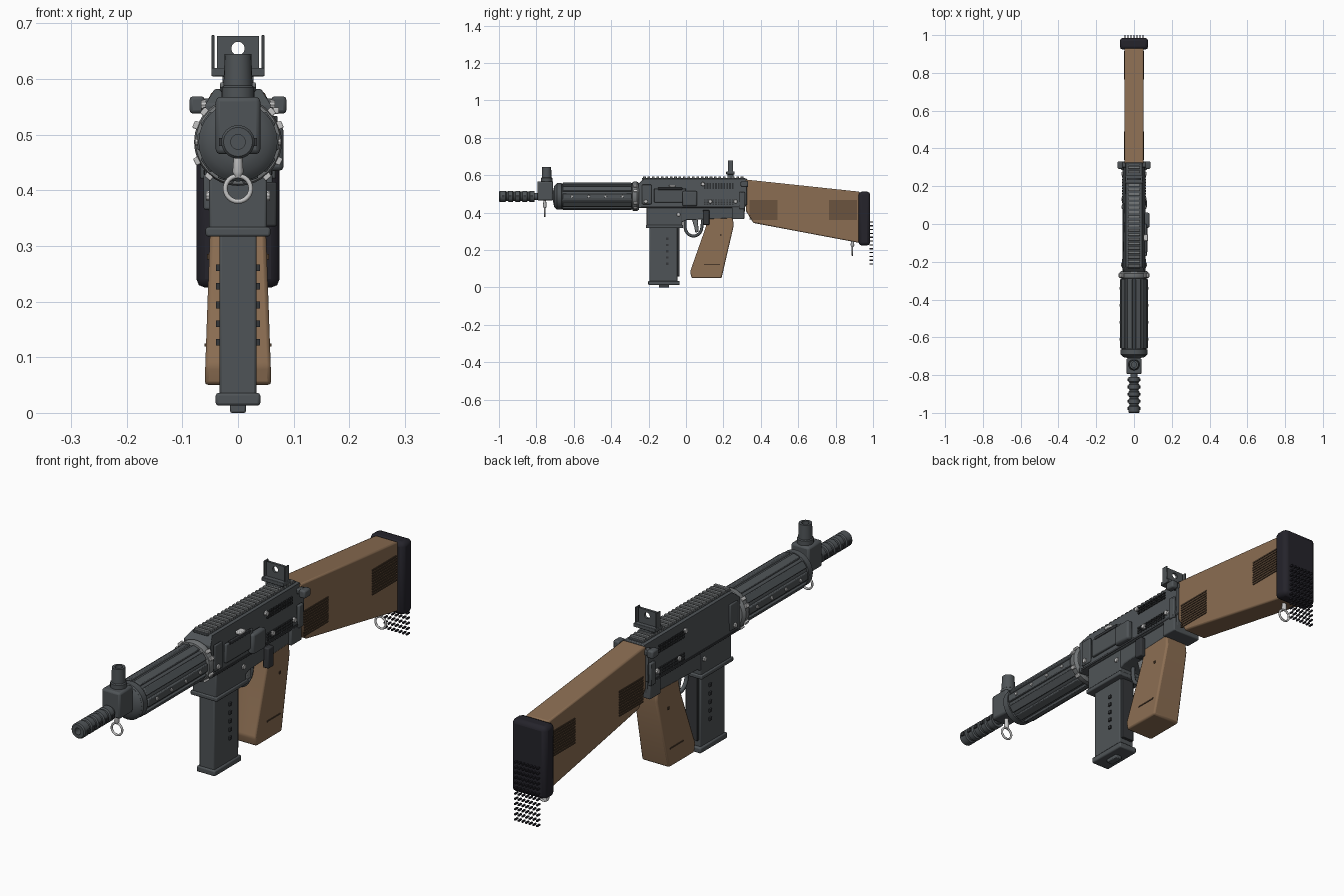
import bpy, bmesh, math
from mathutils import Matrix, Vector

if "Cube" in bpy.data.objects:
    bpy.data.objects.remove(bpy.data.objects["Cube"])


def material(name, rgb):
    m = bpy.data.materials.new(name)
    m.use_nodes = True
    m.diffuse_color = (*rgb, 1)
    m.node_tree.nodes["Principled BSDF"].inputs["Base Color"].default_value = (*rgb, 1)
    return m


GUN = material("gunmetal", (0.078, 0.088, 0.095))
DARK = material("dark metal", (0.035, 0.038, 0.042))
RAIL = material("rail grey", (0.17, 0.18, 0.185))
STEEL = material("bright steel", (0.55, 0.55, 0.55))
WOOD = material("wood", (0.26, 0.155, 0.085))
CHECK = material("dark wood", (0.07, 0.042, 0.024))
RUBBER = material("black rubber", (0.018, 0.017, 0.024))
AXIS = 0.487  # bore height
parts = []


def finish(bm, name, mat, bevel=0):
    bmesh.ops.recalc_face_normals(bm, faces=bm.faces[:])
    me = bpy.data.meshes.new(name)
    bm.to_mesh(me)
    bm.free()
    me.materials.append(mat)
    ob = bpy.data.objects.new(name, me)
    bpy.context.collection.objects.link(ob)
    if bevel:
        mod = ob.modifiers.new("Bevel", "BEVEL")
        mod.width, mod.segments, mod.limit_method = bevel, 2, "ANGLE"
    parts.append(ob)
    return ob


def boxes(name, items, mat, bevel=0):
    """items: (centre, size) or (centre, size, rotation about y)"""
    bm = bmesh.new()
    for c, s, *rot in items:
        m = Matrix.Translation(c) @ Matrix.Rotation(rot[0] if rot else 0, 4, "Y")
        bmesh.ops.create_cube(bm, size=1, matrix=m @ Matrix.Diagonal((*s, 1)))
    return finish(bm, name, mat, bevel)


def span(name, x, y, z, mat, bevel=0.004):
    c = [(a + b) / 2 for a, b in (x, y, z)]
    return boxes(name, [(c, [b - a for a, b in (x, y, z)])], mat, bevel)


def prism(name, pts, half, mat, bevel=0.004):
    """side profile of (y, z) points; half is a width or a function of z"""
    bm = bmesh.new()
    w = half if callable(half) else lambda z: half
    l, r = [[bm.verts.new((s * w(z), y, z)) for y, z in pts] for s in (-1, 1)]
    bm.faces.new(l)
    bm.faces.new(r[::-1])
    for i in range(len(pts)):
        j = (i + 1) % len(pts)
        bm.faces.new((l[i], r[i], r[j], l[j]))
    return finish(bm, name, mat, bevel)


def lathe(name, pts, mat, origin=(0, 0, AXIS), axis="Y", sides=32):
    """revolve (radius, distance along axis) points"""
    bm = bmesh.new()
    rings = []
    for r, d in pts:
        ring = []
        for k in range(sides):
            a = math.tau * k / sides
            u, v = r * math.cos(a), r * math.sin(a)
            ring.append(bm.verts.new(Vector(origin) + Vector((u, d, v) if axis == "Y" else (u, v, d))))
        rings.append(ring)
    for p, q in zip(rings, rings[1:]):
        for k in range(sides):
            n = (k + 1) % sides
            bm.faces.new((p[k], p[n], q[n], q[k]))
    bm.faces.new(rings[0])
    bm.faces.new(rings[-1])
    return finish(bm, name, mat)


def studs(name, spots, r, depth, mat):
    """discs on the sides: (x, y, z) centres, facing x"""
    bm = bmesh.new()
    for p in spots:
        bmesh.ops.create_cone(bm, cap_ends=True, segments=10, radius1=r, radius2=r * 0.8, depth=depth,
                              matrix=Matrix.Translation(p) @ Matrix.Rotation(math.copysign(math.pi / 2, p[0]), 4, "Y"))
    return finish(bm, name, mat)


def wire(name, pts, r, mat, cyclic=False):
    cu = bpy.data.curves.new(name, "CURVE")
    cu.dimensions, cu.bevel_depth, cu.bevel_resolution = "3D", r, 2
    sp = cu.splines.new("POLY")
    sp.points.add(len(pts) - 1)
    for p, co in zip(sp.points, pts):
        p.co = (*co, 1)
    sp.use_cyclic_u = cyclic
    cu.materials.append(mat)
    ob = bpy.data.objects.new(name, cu)
    bpy.context.collection.objects.link(ob)


def circle(cx, cz, r, n=24):
    return [(cx + r * math.cos(math.tau * k / n), cz + r * math.sin(math.tau * k / n)) for k in range(n)]


# Muzzle brake, with ringed body and open bore, and barrel
brake = [(0.013, -0.93), (0.013, -1), (0.026, -1), (0.03, -0.995)]
for i in range(4):
    y = -0.965 + i * 0.038
    brake += [(0.03, y), (0.025, y + 0.004), (0.025, y + 0.012), (0.03, y + 0.016)]
lathe("muzzle_brake", brake + [(0.03, -0.81), (0.02, -0.81)], GUN)
boxes("brake_ports", [((s * 0.03, -0.977 + i * 0.038, AXIS), (0.009, 0.014, 0.014)) for s in (-1, 1) for i in range(5)], DARK)
lathe("barrel", [(0.019, -0.82), (0.019, -0.68)], GUN)

# Front sight
span("front_sight_block", (-0.04, 0.04), (-0.795, -0.71), (0.465, 0.568), GUN, 0.008)
lathe("front_sight_tower", [(0.03, 0.56), (0.03, 0.585), (0.026, 0.588), (0.024, 0.645), (0.014, 0.645), (0.014, 0.62)],
      GUN, (0, -0.745, 0), "Z", 20)

# Sling rings
for name, y, z in (("front_sling_ring", -0.755, 0.403), ("rear_sling_ring", 0.89, 0.195)):
    wire(name, [(x, y, h) for x, h in circle(0, z, 0.023)], 0.0042, STEEL, True)
    lathe(name + "_stem", [(0.006, z + 0.022), (0.01, z + 0.03), (0.007, z + 0.065)], STEEL, (0, y, 0), "Z", 12)

# Hand guard: core, slats, caps and screws
lathe("handguard_core", [(0.03, -0.71), (0.055, -0.705), (0.066, -0.695), (0.066, -0.27), (0.04, -0.27)], GUN)
slats = []
for k in range(10):
    a = math.tau * k / 10
    slats.append(((0.065 * math.cos(a), -0.475, AXIS + 0.065 * math.sin(a)), (0.016, 0.37, 0.03), -a))
boxes("handguard_slats", slats, GUN, 0.003)
lathe("handguard_front_band", [(0.06, -0.70), (0.071, -0.69), (0.071, -0.665), (0.06, -0.66)], GUN)
studs("handguard_screws", [(s * 0.073, -0.61 + i * 0.09, AXIS) for s in (-1, 1) for i in range(4)], 0.008, 0.008, STEEL)
lathe("handguard_collar", [(0.06, -0.29), (0.076, -0.286), (0.079, -0.278), (0.079, -0.262), (0.07, -0.25)], RAIL)
bolts = []
for deg in (22, 42, -25, -50, 158, 138, 205, 230):
    a = math.radians(deg)
    bolts.append(((0.08 * math.cos(a), -0.272, AXIS + 0.08 * math.sin(a)), (0.012, 0.02, 0.014), -a))
boxes("collar_bolts", bolts, STEEL, 0.002)

# Receiver: side profile narrowed towards the top
prism("upper_receiver", [(-0.255, 0.425), (0.3, 0.425), (0.325, 0.44), (0.325, 0.55), (0.325, 0.582),
                         (-0.225, 0.582), (-0.255, 0.555)],
      lambda z: 0.06 if z < 0.56 else 0.042, GUN, 0.003)
span("magazine_well", (-0.052, 0.052), (-0.21, -0.02), (0.325, 0.44), GUN)
span("magazine_well_lip", (-0.058, 0.058), (-0.215, -0.015), (0.317, 0.334), GUN)
prism("lower_receiver", [(-0.03, 0.345), (0.0, 0.36), (0.24, 0.37), (0.31, 0.37), (0.318, 0.44), (-0.03, 0.44)], 0.05, GUN)
span("rear_lug", (-0.062, 0.062), (0.245, 0.312), (0.365, 0.43), GUN)
span("receiver_seam", (-0.062, 0.062), (-0.24, 0.31), (0.428, 0.437), DARK, 0.001)

# Top rail
span("top_rail", (-0.032, 0.032), (-0.235, 0.315), (0.578, 0.586), GUN, 0.002)
boxes("rail_ridges", [((0, -0.222 + i * 0.0237, 0.588), (0.064, 0.014, 0.012)) for i in range(23)], RAIL, 0.002)

# Ejection port side
span("port_cover", (0.056, 0.068), (-0.17, 0.0), (0.455, 0.53), GUN)
span("port_slot", (0.06, 0.071), (-0.15, -0.02), (0.522, 0.534), DARK, 0.002)
span("case_deflector", (0.055, 0.082), (-0.02, 0.06), (0.435, 0.515), GUN, 0.008)
span("bolt_tab", (0.05, 0.074), (-0.09, -0.055), (0.537, 0.549), STEEL, 0.003)
span("magazine_catch", (0.045, 0.07), (0.09, 0.125), (0.335, 0.415), DARK)
for s, side in ((1, "left"), (-1, "right")):
    span(side + "_rear_latch", tuple(sorted((s * 0.055, s * 0.068))), (0.285, 0.315), (0.42, 0.51), GUN)
    span(side + "_front_plate", tuple(sorted((s * 0.055, s * 0.064))), (-0.235, -0.185), (0.445, 0.55), GUN)

# Vent hatching and screws on both sides of the receiver
boxes("receiver_vents", [((s * 0.06, 0.1 + i * 0.015, z + j * 0.011), (0.006, 0.009, 0.006))
                         for s in (-1, 1) for z in (0.532, 0.445) for i in range(11) for j in range(3)], DARK)
studs("receiver_screws", [(s * x, y, z) for s in (-1, 1) for x, y, z in
                          ((0.062, 0.09, 0.553), (0.062, 0.13, 0.46), (0.062, 0.265, 0.46), (0.065, -0.215, 0.46),
                           (0.053, -0.04, 0.39))], 0.011, 0.009, STEEL)

# Charging handle
span("charging_handle", (-0.07, 0.07), (0.3, 0.33), (0.545, 0.565), GUN)
for s, side in ((1, "left"), (-1, "right")):
    span(side + "_charging_grip", tuple(sorted((s * 0.06, s * 0.087))), (0.292, 0.332), (0.538, 0.569), GUN, 0.006)

# Rear sight with round peep hole
span("rear_sight_base", (-0.048, 0.048), (0.215, 0.26), (0.605, 0.62), GUN, 0.002)
span("rear_sight_foot", (-0.028, 0.028), (0.222, 0.253), (0.58, 0.608), GUN, 0.002)
boxes("rear_sight_ears", [((s * 0.045, 0.238, 0.645), (0.005, 0.026, 0.068)) for s in (-1, 1)], GUN, 0.001)
peep = bpy.data.curves.new("rear_sight_plate", "CURVE")
peep.dimensions, peep.fill_mode, peep.extrude = "2D", "BOTH", 0.005
for outline in ([(-0.038, 0.615), (0.038, 0.615), (0.038, 0.677), (-0.038, 0.677)], circle(0, 0.655, 0.012)):
    sp = peep.splines.new("POLY")
    sp.points.add(len(outline) - 1)
    for p, co in zip(sp.points, outline):
        p.co = (*co, 0, 1)
    sp.use_cyclic_u = True
peep.materials.append(GUN)
plate = bpy.data.objects.new("rear_sight_plate", peep)
plate.rotation_euler.x = math.pi / 2
plate.location.y = 0.238
bpy.context.collection.objects.link(plate)

# Magazine
span("magazine", (-0.033, 0.033), (-0.195, -0.045), (0.03, 0.33), GUN)
span("magazine_spine", (-0.026, 0.026), (-0.05, -0.034), (0.06, 0.33), DARK, 0.002)
span("magazine_base", (-0.04, 0.04), (-0.202, -0.034), (0.013, 0.036), GUN, 0.005)
span("magazine_plug", (-0.014, 0.014), (-0.145, -0.09), (0, 0.016), GUN, 0.003)
boxes("magazine_pips", [((s * 0.035, -0.1, 0.127 + i * 0.0335), (0.009, 0.014, 0.012)) for s in (-1, 1) for i in range(5)], DARK)

# Trigger and guard
guard = [(0, 0.04 + 0.045 * math.cos(a), 0.325 + 0.05 * math.sin(a)) for a in [math.pi * (1 + k / 12) for k in range(13)]]
wire("trigger_guard", [(0, -0.005, 0.365)] + guard + [(0, 0.09, 0.365)], 0.008, GUN)
prism("trigger", [(0.03, 0.37), (0.062, 0.37), (0.068, 0.3), (0.05, 0.292), (0.045, 0.32)], 0.012, RAIL)


# Pistol grip, wider at the base, with checkering
def grip_width(z):
    return 0.06 - 0.035 * max(0, z - 0.05)


prism("pistol_grip", [(0.03, 0.05), (0.19, 0.05), (0.255, 0.33), (0.25, 0.378), (0.115, 0.378), (0.105, 0.32),
                      (0.022, 0.085)], grip_width, WOOD, 0.007)
pips = []
for j in range(9):
    z = 0.145 + j * 0.017
    for i in range(5):
        pips.append(((s * grip_width(z), 0.112 + i * 0.015 + 0.1 * (z - 0.145), z) for s in (-1, 1)))
boxes("grip_checkering", [(p, (0.007, 0.009, 0.01)) for pair in pips for p in pair], CHECK)
boxes("grip_border", [((s * 0.0575, 0.14, 0.122), (0.005, 0.085, 0.005)) for s in (-1, 1)], CHECK)

# Stock, with ribbed patches on both sides
prism("stock", [(0.32, 0.577), (0.93, 0.512), (0.93, 0.238), (0.36, 0.345), (0.32, 0.41)], 0.05, WOOD, 0.006)
boxes("stock_ribs", [((s * 0.05, y, 0.367 + i * 0.0105), (0.006, 0.15, 0.006))
                     for s in (-1, 1) for y in (0.415, 0.84) for i in range(10)], CHECK)
span("butt_pad", (-0.075, 0.075), (0.923, 0.985), (0.225, 0.512), RUBBER, 0.016)
boxes("butt_pad_pips", [((-0.048 + i * 0.016, 0.991, 0.125 + j * 0.0205), (0.006, 0.018, 0.006))
                        for i in range(7) for j in range(12)], RUBBER)

# Smooth rounded parts, keep edges sharp
bpy.ops.object.select_all(action="DESELECT")
for ob in parts:
    ob.select_set(True)
bpy.context.view_layer.objects.active = parts[0]
bpy.ops.object.shade_smooth_by_angle(angle=math.radians(35))
